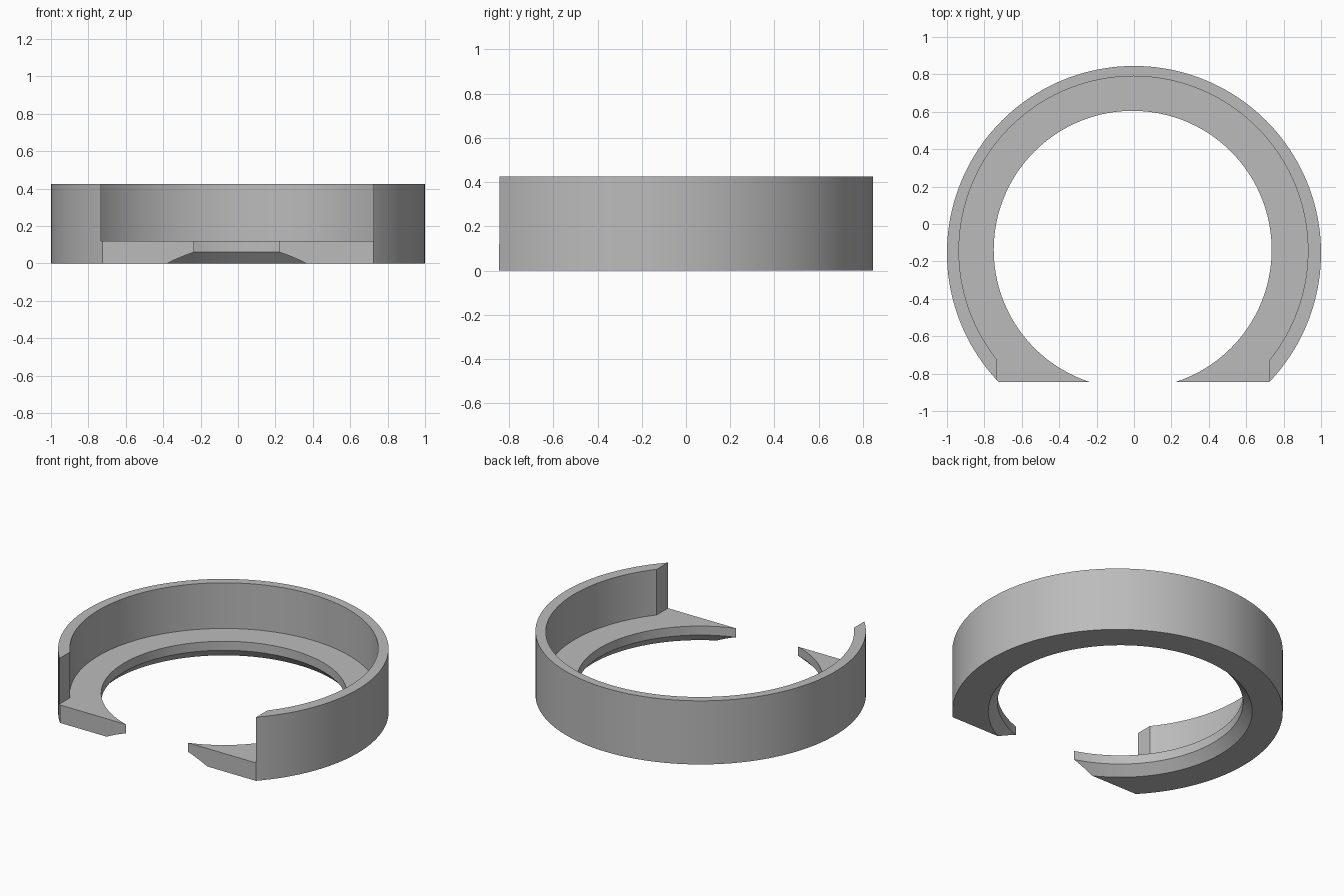
import bpy
import math

if "Cube" in bpy.data.objects:
    bpy.data.objects.remove(bpy.data.objects["Cube"], do_unlink=True)

SIDES = 160
HEIGHT = 0.425
SHELF = 0.12

grey = bpy.data.materials.new("plain grey")
grey.use_nodes = True
grey.diffuse_color = (0.5, 0.5, 0.5, 1)
grey.node_tree.nodes["Principled BSDF"].inputs["Base Color"].default_value = (0.5, 0.5, 0.5, 1)


def cone(name, x, y, r_low, r_high, z_low, z_high):
    bpy.ops.mesh.primitive_cone_add(
        vertices=SIDES, radius1=r_low, radius2=r_high, depth=z_high - z_low,
        location=(x, y, (z_low + z_high) / 2))
    obj = bpy.context.object
    obj.name = name
    return obj


def box(name, low, high):
    bpy.ops.mesh.primitive_cube_add(
        size=1, location=[(a + b) / 2 for a, b in zip(low, high)])
    obj = bpy.context.object
    obj.name = name
    obj.scale = [b - a for a, b in zip(low, high)]
    return obj


def cut(target, cutter):
    mod = target.modifiers.new(cutter.name, "BOOLEAN")
    mod.operation = "DIFFERENCE"
    mod.solver = "EXACT"
    mod.object = cutter
    cutter.hide_render = True
    bpy.context.view_layer.objects.active = target
    bpy.ops.object.modifier_apply(modifier=mod.name)
    bpy.data.objects.remove(cutter, do_unlink=True)


# Solid disc that becomes the open ring
ring = cone("open_ring", 0, -0.155, 1, 1, 0, HEIGHT)
ring.data.materials.append(grey)

# Wide bore above the shelf, then the narrower hole through it
cut(ring, cone("bore", -0.003, -0.143, 0.933, 0.933, SHELF, 1))
cut(ring, cone("hole", -0.007, -0.138, 0.743, 0.743, -1, 1))

# Bevel under the inner lip, running past the underside for a clean cut
slope = (0.799 - 0.743) / 0.06
cut(ring, cone("lip_bevel", -0.007, -0.138, 0.799 + 0.05 * slope, 0.743 - 0.05 * slope, -0.05, 0.11))

# Flat front, and the doorway through the wall above the shelf
cut(ring, box("front_flat", (-2, -2, -1), (2, -0.845, 1)))
cut(ring, box("wall_gap", (-0.733, -2, SHELF), (0.725, -0.6, 1)))

# Smooth curved walls with crisp edges
bpy.ops.object.select_all(action="DESELECT")
ring.select_set(True)
bpy.context.view_layer.objects.active = ring
bpy.ops.object.shade_smooth_by_angle(angle=math.radians(25))
